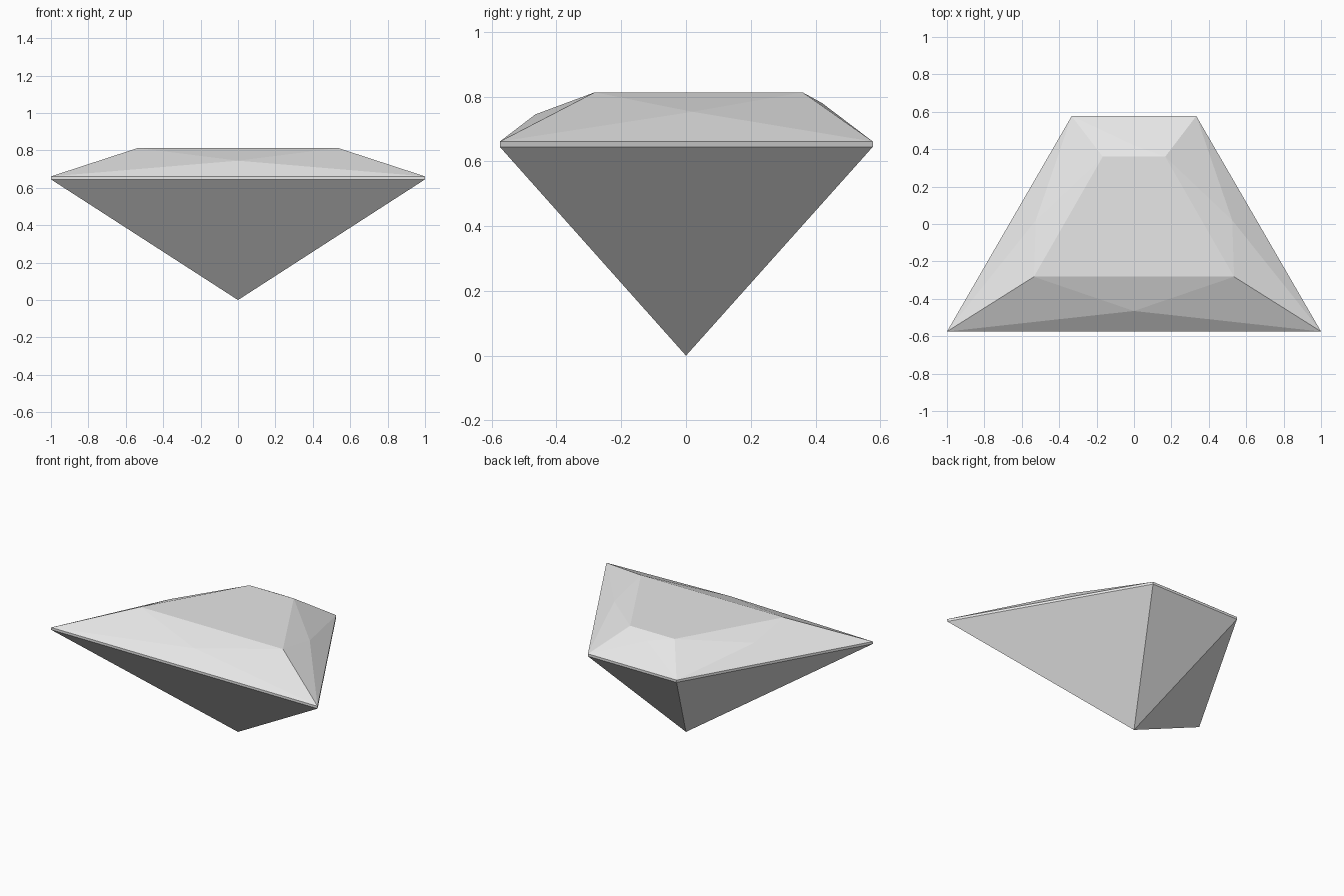
import bpy, bmesh

cube = bpy.data.objects.get("Cube")
if cube:
    bpy.data.objects.remove(cube, do_unlink=True)

# One plain stone colour
stone = bpy.data.materials.new("pale_grey")
stone.use_nodes = True
colour = (0.8, 0.8, 0.8, 1)
stone.diffuse_color = colour
stone.node_tree.nodes["Principled BSDF"].inputs["Base Color"].default_value = colour


def trapezoid(bm, front_x, front_y, back_x, back_y, z):
    """Four corners, counter-clockwise seen from above, starting front right."""
    corners = ((-front_x, front_y), (front_x, front_y), (back_x, back_y), (-back_x, back_y))
    return [bm.verts.new((x, y, z)) for x, y in corners]


bm = bmesh.new()
tip = bm.verts.new((0, 0, 0))
girdle_low = trapezoid(bm, 1, -0.575, 0.333, 0.577, 0.645)
girdle_top = trapezoid(bm, 1, -0.575, 0.333, 0.577, 0.661)
table = trapezoid(bm, 0.535, -0.282, 0.167, 0.36, 0.813)

# Raised centre point of each crown side: front, left, back, right
ridges = [bm.verts.new(p) for p in (
    (0, -0.465, 0.745), (0.525, 0.02, 0.753), (0, 0.42, 0.78), (-0.525, 0.02, 0.753))]

bm.faces.new(table)
for i in range(4):
    j = (i + 1) % 4
    # Pavilion facet and girdle band
    bm.faces.new((tip, girdle_low[j], girdle_low[i]))
    bm.faces.new((girdle_low[i], girdle_low[j], girdle_top[j], girdle_top[i]))
    # Four crown facets around the raised point
    ring = (girdle_top[i], girdle_top[j], table[j], table[i])
    for k in range(4):
        bm.faces.new((ring[k], ring[(k + 1) % 4], ridges[i]))

bmesh.ops.recalc_face_normals(bm, faces=bm.faces)
mesh = bpy.data.meshes.new("cut_gemstone")
bm.to_mesh(mesh)
bm.free()
mesh.materials.append(stone)
gem = bpy.data.objects.new("cut_gemstone", mesh)
bpy.context.collection.objects.link(gem)
